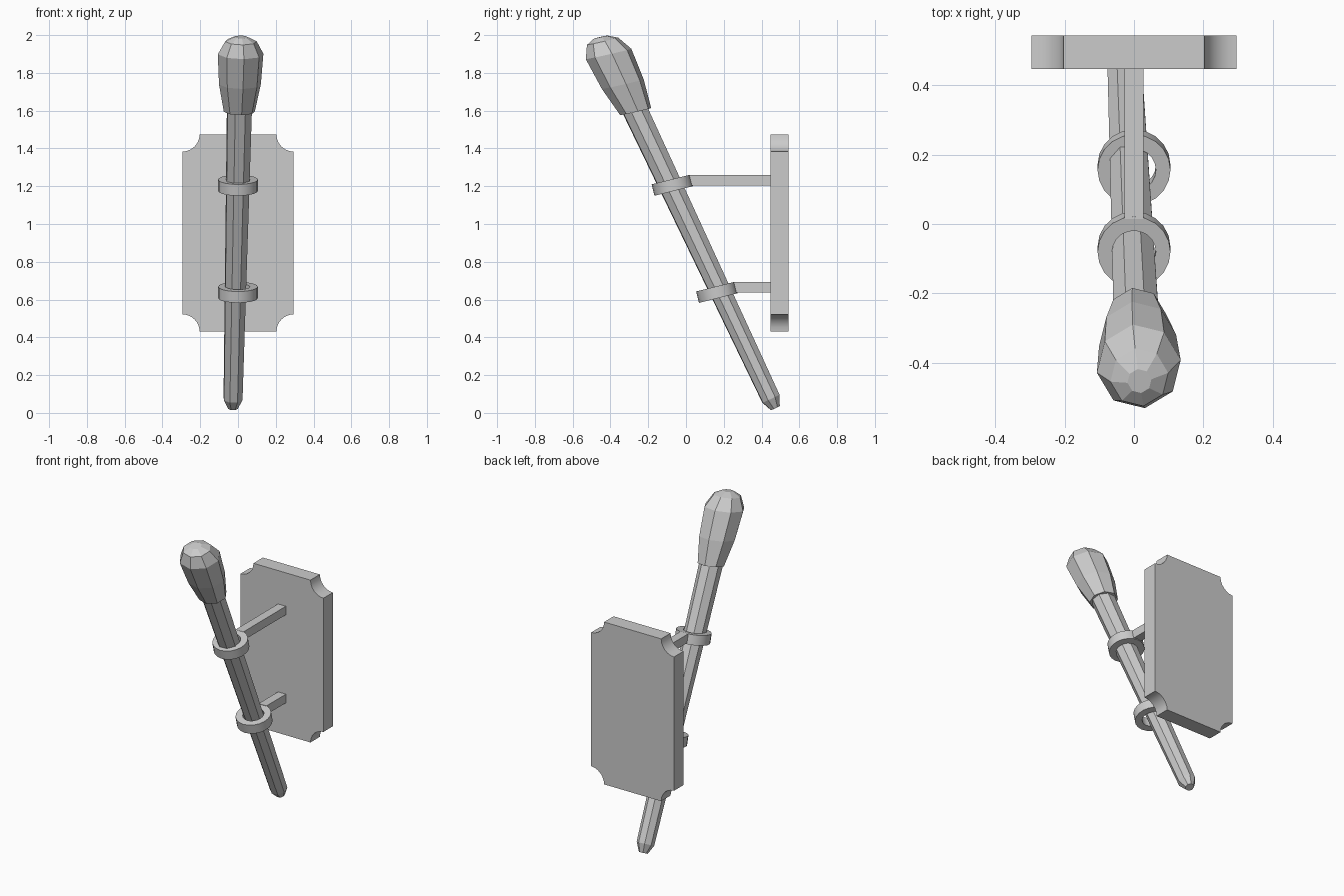
import bpy, bmesh
from math import sin, cos, pi, radians
from mathutils import Vector, Matrix

cube = bpy.data.objects.get("Cube")
if cube:
    bpy.data.objects.remove(cube, do_unlink=True)

grey = bpy.data.materials.new("plain grey")
grey.use_nodes = True
grey.diffuse_color = (0.6, 0.6, 0.6, 1)
grey.node_tree.nodes["Principled BSDF"].inputs["Base Color"].default_value = grey.diffuse_color


def finish(bm, name, smooth=None):
    bmesh.ops.recalc_face_normals(bm, faces=bm.faces)
    mesh = bpy.data.meshes.new(name)
    bm.to_mesh(mesh)
    bm.free()
    mesh.materials.append(grey)
    obj = bpy.data.objects.new(name, mesh)
    bpy.context.collection.objects.link(obj)
    if smooth:
        bpy.ops.object.select_all(action='DESELECT')
        obj.select_set(True)
        bpy.context.view_layer.objects.active = obj
        bpy.ops.object.shade_smooth_by_angle(angle=radians(smooth))
    return obj


def bridge(bm, a, b):
    n = len(a)
    for i in range(n):
        j = (i + 1) % n
        bm.faces.new((a[i], a[j], b[j], b[i]))


# Leaning torch axis: position at a given height, and its cross directions
AXIS = Vector((0.022, -0.471, 1)).normalized()
SIDE = Vector((0, 1, 0)).cross(AXIS).normalized()
BACK = AXIS.cross(SIDE)


def on_axis(z):
    return Vector((-0.028 + 0.022 * z, 0.485 - 0.471 * z, z))


def lathe(name, profile, sides, turn, lean=0.0):
    """Faceted solid around the torch axis; lean pushes the front of each ring up."""
    bm = bmesh.new()
    rings = []
    for z, r in profile:
        ring = []
        for i in range(sides):
            a = turn + 2 * pi * i / sides
            p = SIDE * r * cos(a) + BACK * r * sin(a)
            ring.append(bm.verts.new(on_axis(z) + p - AXIS * lean * r * sin(a)))
        rings.append(ring)
    for a, b in zip(rings, rings[1:]):
        bridge(bm, a, b)
    bm.faces.new(rings[0])
    bm.faces.new(rings[-1])
    return finish(bm, name)


lathe("torch_shaft", [(0.025, 0.027), (0.075, 0.053), (1.62, 0.07)], 8, pi / 8 + 0.08)
lathe("torch_head", [(1.595, 0.083), (1.74, 0.112), (1.9, 0.122), (1.967, 0.084), (1.99, 0.035)],
      8, 0.15, 0.22)


# Tilted holder rings
def holder_ring(name, y, z, outer=0.105, inner=0.063, height=0.062, sides=20):
    bm = bmesh.new()
    place = Matrix.Translation((0, y, z)) @ Matrix.Rotation(radians(14), 4, 'X')
    loops = []
    for r, h in ((outer, -0.5), (outer, 0.5), (inner, 0.5), (inner, -0.5)):
        loops.append([bm.verts.new(place @ Vector((r * cos(2 * pi * i / sides),
                                                  r * sin(2 * pi * i / sides), h * height)))
                      for i in range(sides)])
    for k in range(4):
        bridge(bm, loops[k], loops[(k + 1) % 4])
    return finish(bm, name, 30)


holder_ring("upper_ring", -0.073, 1.205)
holder_ring("lower_ring", 0.163, 0.638)


# Straight arms from the rings to the wall plate
def arm(name, y0, y1, z0, z1):
    bm = bmesh.new()
    bmesh.ops.create_cube(bm, size=1)
    bmesh.ops.scale(bm, vec=(0.056, y1 - y0, z1 - z0), verts=bm.verts)
    bmesh.ops.translate(bm, vec=(0, (y0 + y1) / 2, (z0 + z1) / 2), verts=bm.verts)
    return finish(bm, name)


arm("upper_arm", 0.015, 0.46, 1.205, 1.26)
arm("lower_arm", 0.25, 0.46, 0.638, 0.694)

# Wall plate with scooped corners
W, BOTTOM, TOP, SCOOP, STEPS = 0.295, 0.43, 1.475, 0.092, 6
bm = bmesh.new()
outline = []
for k, (x, z) in enumerate(((W, TOP), (-W, TOP), (-W, BOTTOM), (W, BOTTOM))):
    for i in range(STEPS + 1):
        a = -pi / 2 + k * pi / 2 - i / STEPS * pi / 2
        outline.append((x + SCOOP * cos(a), z + SCOOP * sin(a)))
front, rear = ([bm.verts.new((x, y, z)) for x, z in outline] for y in (0.447, 0.543))
bridge(bm, front, rear)
bm.faces.new(front)
bm.faces.new(rear)
finish(bm, "wall_plate", 30)
